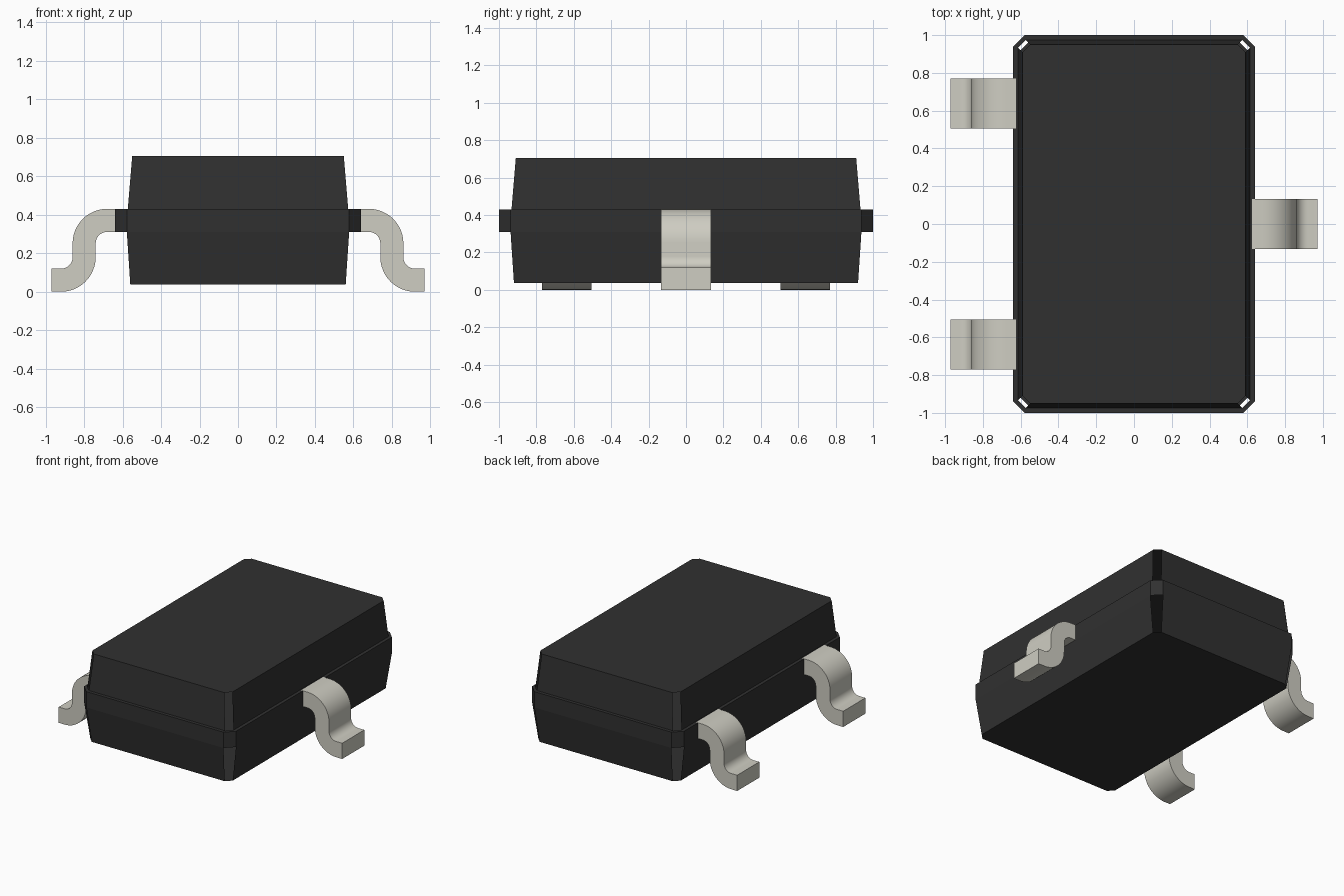
import bpy, bmesh, math
from mathutils import Vector

cube = bpy.data.objects.get("Cube")
if cube:
    bpy.data.objects.remove(cube, do_unlink=True)


def material(name, color):
    mat = bpy.data.materials.new(name)
    mat.use_nodes = True
    mat.diffuse_color = color
    bsdf = next(n for n in mat.node_tree.nodes if n.type == 'BSDF_PRINCIPLED')
    bsdf.inputs["Base Color"].default_value = color
    bsdf.inputs["Roughness"].default_value = 0.6
    return mat


black = material("black plastic", (0.03, 0.03, 0.03, 1))
metal = material("pale grey metal", (0.62, 0.61, 0.54, 1))


def finish(bm, name, mat):
    mesh = bpy.data.meshes.new(name)
    bm.to_mesh(mesh)
    bm.free()
    mesh.materials.append(mat)
    obj = bpy.data.objects.new(name, mesh)
    bpy.context.collection.objects.link(obj)
    return obj


def octagon(bm, hx, hy, cut, z):
    """Counterclockwise ring of a rectangle with clipped corners."""
    pts = [(hx, -hy + cut), (hx, hy - cut), (hx - cut, hy), (-hx + cut, hy),
           (-hx, hy - cut), (-hx, -hy + cut), (-hx + cut, -hy), (hx - cut, -hy)]
    return [bm.verts.new((x, y, z)) for x, y in pts]


# Body: tapered halves with open clipped corners, a closed band and a small ledge
bm = bmesh.new()
bottom = octagon(bm, 0.60, 0.96, 0.04, 0.037)
band_low = octagon(bm, 0.64, 1.0, 0.062, 0.31)
band_high = octagon(bm, 0.64, 1.0, 0.062, 0.43)
ledge = octagon(bm, 0.615, 0.975, 0.042, 0.43)
top = octagon(bm, 0.59, 0.95, 0.04, 0.705)
for low, high, closed in ((bottom, band_low, False), (band_low, band_high, True),
                          (band_high, ledge, True), (ledge, top, False)):
    for i in range(8):
        if closed or i % 2 == 0:
            j = (i + 1) % 8
            bm.faces.new((low[i], low[j], high[j], high[i]))
bm.faces.new(top)
bm.faces.new(bottom[::-1])
finish(bm, "body", black)


def arc(cx, cz, r, start, end, steps=12):
    angles = [math.radians(start + (end - start) * i / steps) for i in range(steps + 1)]
    return [(cx + r * math.cos(a), cz + r * math.sin(a)) for a in angles]


def lead(name, side, y):
    """Gull-wing lead: an S-shaped strip extruded along y."""
    upper = [(0.625, 0.431)] + arc(0.68, 0.251, 0.18, 90, 0) \
        + arc(0.92, 0.18, 0.06, 180, 270) + [(0.971, 0.12)]
    lower = [(0.625, 0.311)] + arc(0.68, 0.251, 0.06, 90, 0) \
        + arc(0.92, 0.18, 0.18, 180, 270) + [(0.971, 0.0)]
    bm = bmesh.new()
    outline = upper + lower[::-1]
    face = bm.faces.new([bm.verts.new((side * x, y - 0.133, z)) for x, z in outline])
    ext = bmesh.ops.extrude_face_region(bm, geom=[face], use_keep_orig=True)
    bmesh.ops.translate(bm, vec=Vector((0, 0.266, 0)),
                        verts=[v for v in ext["geom"] if isinstance(v, bmesh.types.BMVert)])
    bmesh.ops.recalc_face_normals(bm, faces=bm.faces)
    obj = finish(bm, name, metal)
    bpy.ops.object.select_all(action='DESELECT')
    obj.select_set(True)
    bpy.context.view_layer.objects.active = obj
    bpy.ops.object.shade_smooth_by_angle(angle=math.radians(30))


# Leads: one on the left, two on the right
lead("left_lead", 1, 0)
lead("right_back_lead", -1, 0.638)
lead("right_front_lead", -1, -0.638)
